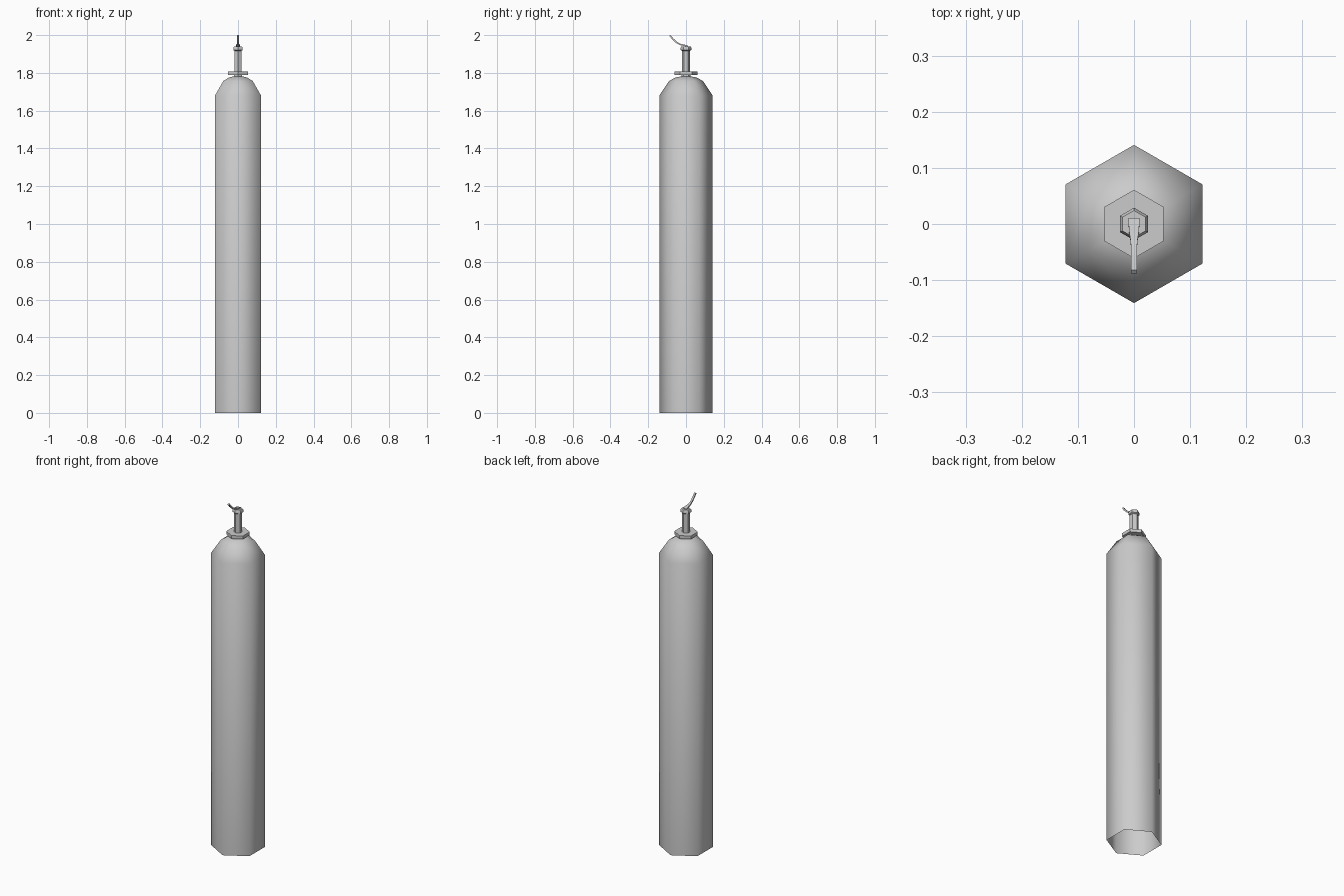
import bpy, bmesh, math
from mathutils import Vector

if "Cube" in bpy.data.objects:
    bpy.data.objects.remove(bpy.data.objects["Cube"])


def finish(name, bm, angle=40):
    bmesh.ops.recalc_face_normals(bm, faces=bm.faces)
    me = bpy.data.meshes.new(name)
    bm.to_mesh(me)
    bm.free()
    ob = bpy.data.objects.new(name, me)
    bpy.context.collection.objects.link(ob)
    bpy.ops.object.select_all(action='DESELECT')
    ob.select_set(True)
    bpy.context.view_layer.objects.active = ob
    bpy.ops.object.shade_smooth_by_angle(angle=math.radians(angle))
    return ob


def loft(bm, rings, cap_start=True, cap_end=True):
    loops = [[bm.verts.new(p) for p in ring] for ring in rings]
    for a, b in zip(loops, loops[1:]):
        for i in range(len(a)):
            j = (i + 1) % len(a)
            bm.faces.new((a[i], a[j], b[j], b[i]))
    if cap_start:
        bm.faces.new(loops[0][::-1])
    if cap_end:
        bm.faces.new(loops[-1])


def hex_ring(r, z):
    # corners point along +y and -y
    return [(r * math.sin(i * math.pi / 3), r * math.cos(i * math.pi / 3), z) for i in range(6)]


def hex_turned(name, profile, angle=40, **caps):
    bm = bmesh.new()
    loft(bm, [hex_ring(r, z) for r, z in profile], **caps)
    return finish(name, bm, angle)


# Tank body: open at the bottom, domed shoulder
hex_turned("tank_body", [(0.141, 0), (0.141, 1.68), (0.09, 1.757), (0.055, 1.776), (0.022, 1.782)],
           angle=65, cap_start=False)

# Neck, collar and valve stem
hex_turned("neck", [(0.025, 1.775), (0.025, 1.795)])
hex_turned("collar", [(0.061, 1.79), (0.061, 1.808)])
hex_turned("valve_stem", [(0.022, 1.80), (0.022, 1.922)])
hex_turned("stem_cap", [(0.022, 1.917), (0.029, 1.922), (0.029, 1.933), (0.024, 1.941)])

# Lever: square section swept along a curve up and to the front
path = [(0.01, 1.941), (-0.012, 1.947), (-0.032, 1.951), (-0.052, 1.963), (-0.070, 1.980), (-0.085, 1.998)]
widths = [0.010, 0.009, 0.006, 0.005, 0.005, 0.005]
rings = []
for i, ((y, z), w) in enumerate(zip(path, widths)):
    a, b = path[max(i - 1, 0)], path[min(i + 1, len(path) - 1)]
    t = Vector((b[0] - a[0], b[1] - a[1])).normalized() * 0.004
    rings.append([(sx * w, y - s * t.y, z + s * t.x)
                  for sx, s in ((-1, -1), (1, -1), (1, 1), (-1, 1))])
bm = bmesh.new()
loft(bm, rings)
finish("lever", bm)
